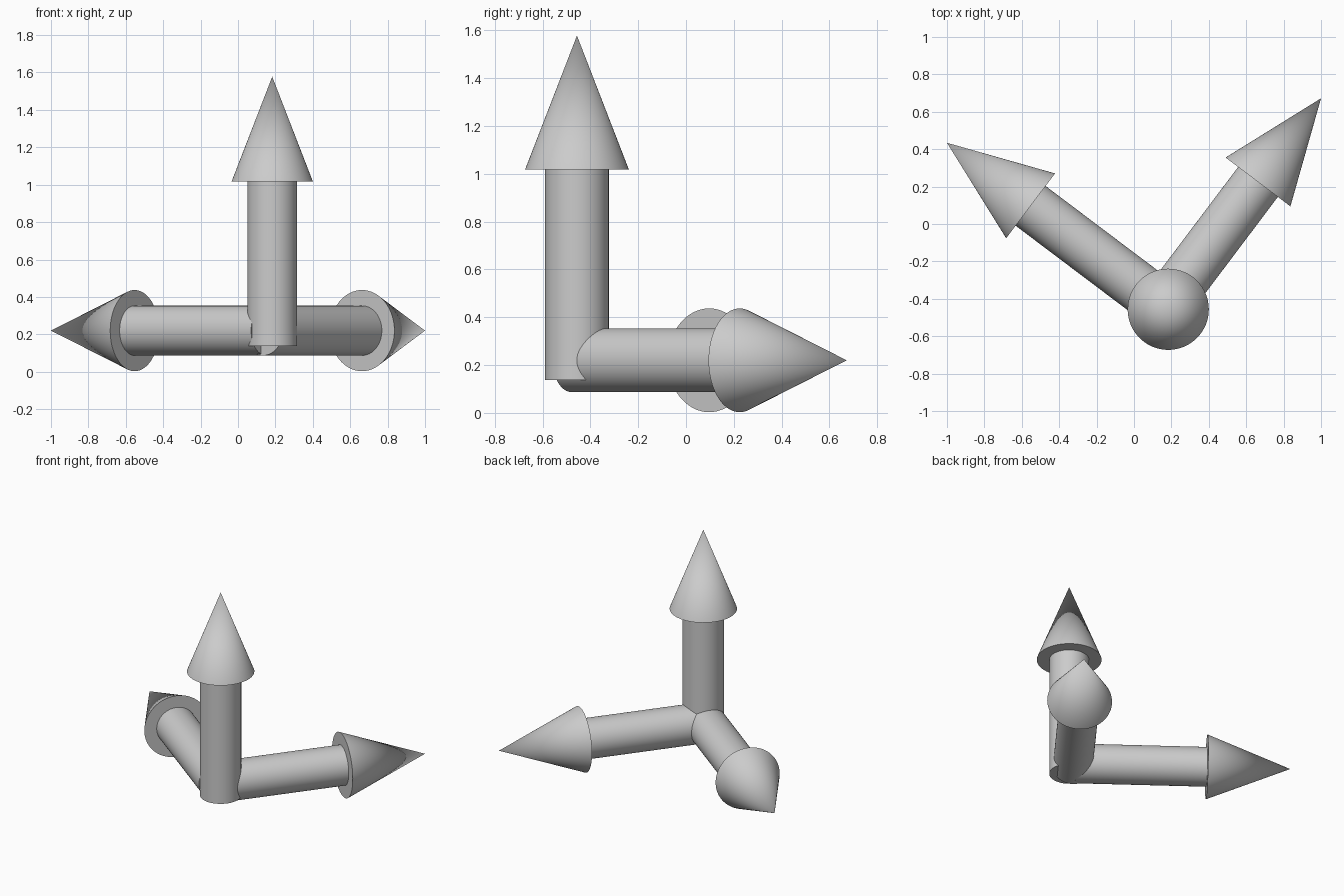
import bpy
from math import radians, cos, sin
from mathutils import Vector

if "Cube" in bpy.data.objects:
    bpy.data.objects.remove(bpy.data.objects["Cube"])

SHAFT_R, HEAD_R = 0.133, 0.217
SHAFT_L, HEAD_L = 0.88, 0.56
ANGLE = radians(53)          # the horizontal pair is turned about z


def add_part(name, centre, direction, r1, r2, length):
    bpy.ops.mesh.primitive_cone_add(vertices=64, radius1=r1, radius2=r2, depth=length,
                                    location=centre)
    ob = bpy.context.object
    ob.name = name
    ob.rotation_mode = 'QUATERNION'
    ob.rotation_quaternion = direction.to_track_quat('Z', 'Y')
    bpy.ops.object.shade_smooth_by_angle(angle=radians(40))


def arrow(name, tip, direction):
    tip, d = Vector(tip), Vector(direction)
    # pointed head, then the capped shaft behind it
    add_part(name + "_head", tip - d * HEAD_L / 2, d, HEAD_R, 0, HEAD_L)
    add_part(name + "_shaft", tip - d * (HEAD_L + SHAFT_L / 2), d, SHAFT_R, SHAFT_R, SHAFT_L)


# three mutually perpendicular arrows
arrow("right_arrow", (1.0, 0.672, HEAD_R + 0.003), (cos(ANGLE), sin(ANGLE), 0))
arrow("left_arrow", (-1.0, 0.434, HEAD_R + 0.003), (-sin(ANGLE), cos(ANGLE), 0))
arrow("up_arrow", (0.183, -0.456, 1.578), (0, 0, 1))
